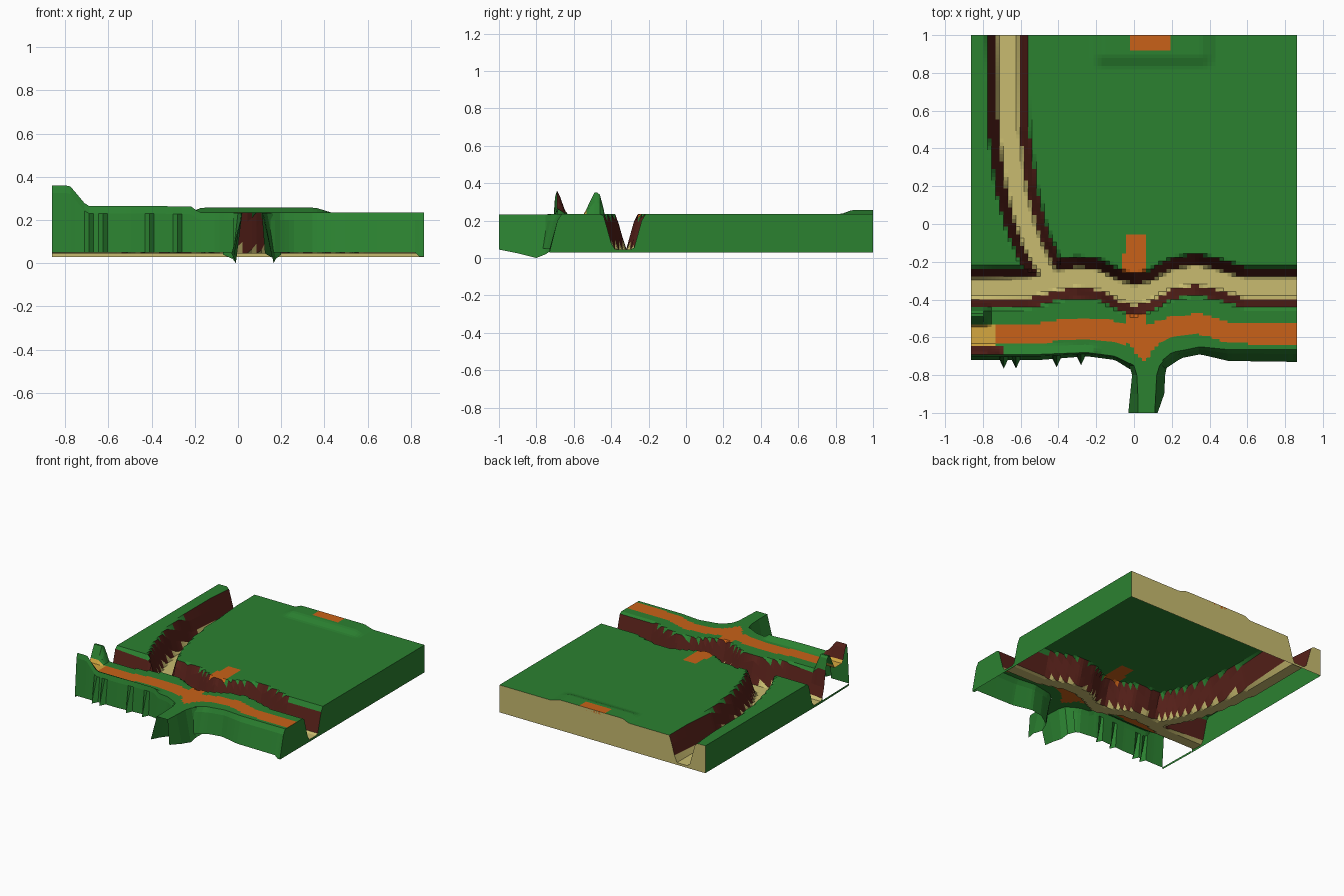
import bpy

if "Cube" in bpy.data.objects:
    bpy.data.objects.remove(bpy.data.objects["Cube"])

TOP, BED, BASE, W = 0.235, 0.045, 0.028, 0.862


def material(name, rgb):
    m = bpy.data.materials.new(name)
    m.diffuse_color = (*rgb, 1)
    m.use_nodes = True
    m.node_tree.nodes["Principled BSDF"].inputs["Base Color"].default_value = m.diffuse_color
    return m


GREEN, BROWN, TAN, ORANGE, YELLOW = range(5)
MATS = [material("grass", (.024, .22, .03)), material("earth", (.095, .015, .01)),
        material("sand", (.58, .5, .16)), material("dirt_road", (.58, .12, .009)),
        material("gold", (.66, .39, .05))]


def make(name, verts, faces, colours):
    me = bpy.data.meshes.new(name)
    me.from_pydata(verts, [], faces)
    for m in MATS:
        me.materials.append(m)
    for p, c in zip(me.polygons, colours):
        p.material_index = c
    me.update()
    ob = bpy.data.objects.new(name, me)
    bpy.context.collection.objects.link(ob)
    return ob


def loft(name, rows, colour, skip=None):
    """Skin a list of equal-length point rows; colour is a function of the face centre."""
    n = len(rows[0])
    verts = [p for r in rows for p in r]
    faces, cols = [], []
    for j in range(len(rows) - 1):
        for i in range(n - 1):
            f = (j * n + i, (j + 1) * n + i, (j + 1) * n + i + 1, j * n + i + 1)
            c = [sum(verts[k][a] for k in f) / 4 for a in range(3)]
            if skip and skip(*c):
                continue
            faces.append(f)
            cols.append(colour(*c))
    return make(name, verts, faces, cols)


def curve(pts):
    """Piecewise linear lookup with eased spans."""
    def f(t):
        if t <= pts[0][0]:
            return pts[0][1]
        for (a, u), (b, v) in zip(pts, pts[1:]):
            if t <= b:
                return u + (v - u) * (t - a) / (b - a)
        return pts[-1][1]
    return f


river = curve([(-.86, -.34), (-.55, -.335), (-.42, -.3), (-.3, -.28), (-.18, -.295), (-.08, -.35),
               (0, -.375), (.08, -.355), (.2, -.29), (.33, -.265), (.43, -.29), (.58, -.335), (.86, -.335)])
branch = curve([(-.3, -.43), (-.2, -.49), (-.1, -.54), (0, -.575), (.2, -.625), (.5, -.663), (1, -.672)])
road = curve([(-.86, -.58), (-.5, -.58), (-.35, -.555), (-.15, -.56), (0, -.59), (.1, -.58),
              (.2, -.54), (.35, -.53), (.5, -.575), (.86, -.585)])
edge = curve([(-.86, -.69), (-.5, -.69), (-.25, -.68), (-.1, -.7), (-.02, -.74), (.06, -.745),
              (.14, -.73), (.2, -.68), (.35, -.65), (.5, -.665), (.86, -.665)])
foot = curve([(-.86, -.72), (-.5, -.72), (-.25, -.7), (-.1, -.72), (-.02, -.77), (.06, -.78),
              (.16, -.77), (.25, -.71), (.35, -.69), (.5, -.725), (.86, -.73)])
bank = curve([(.055, BED), (.108, TOP)])
hump_x = curve([(-.22, 0), (-.17, 1), (.36, 1), (.43, 0)])
hump_y = curve([(.83, 0), (.89, .022)])
knoll_x = curve([(-.79, 1), (-.76, 0)])
knoll_y = curve([(-.545, 0), (-.49, .115), (-.465, .115), (-.42, 0)])
crag_x = curve([(-.78, .125), (-.75, .09), (-.7, .03), (-.22, .03), (-.18, 0)])
crag_y = curve([(-.685, 1), (-.64, 0)])


def dist(x, y):
    d = abs(y - river(x))
    if y > -.3:
        d = min(d, abs(x - branch(y)))
    return d


def height(x, y):
    z = bank(dist(x, y)) + hump_x(x) * hump_y(y)
    return z + knoll_x(x) * knoll_y(y) + crag_x(x) * crag_y(y)


def colour(x, y, z):
    d = dist(x, y)
    if d < .058:
        return TAN
    if d < .108:
        return BROWN
    if x < -.7 and y < -.65:
        return BROWN
    if x < -.73 and -.65 < y < -.53:
        return YELLOW
    if abs(y - road(x)) < .055 and x > -.8:
        return ORANGE
    if -.72 < y < -.6 and abs(x - .05) < .11 * (y + .73) / .13:
        return ORANGE
    if abs(x - .02) < .055 and -.6 < y < -.48:
        return ORANGE
    if abs(x - .01) < (.045 if y > -.15 else .065) and -.28 < y < -.05:
        return ORANGE
    if -.02 < x < .19 and y > .92:
        return ORANGE
    return GREEN


# Ground surface: even rows, with the last ones squeezed up to the cliff edge
NX = 80
xs = [-W + 2 * W * i / NX for i in range(NX + 1)]
rows = []
for j in range(89):
    row = []
    for x in xs:
        y = 1 - 1.46 * j / 72 if j <= 72 else -.46 + (edge(x) + .46) * (j - 72) / 16
        row.append((x, y, height(x, y)))
    rows.append(row)
loft("terrain", rows, colour)

# Front cliff with ragged foot, open where the spur leaves it
teeth = {round((t + W) / (2 * W) * NX): .045 for t in (-.7, -.62, -.41, -.27)}
mid, low = [], []
for i, (x, y, z) in enumerate(rows[-1]):
    mid.append((x, y + .35 * (foot(x) - y), z - .035))
    low.append((x, foot(x) - teeth.get(i, 0), .05 if x < .84 else .03))
loft("front_cliff", [rows[-1], mid, low], lambda x, y, z: GREEN,
     lambda x, y, z: -.03 < x < .15)


# Outer walls
def wall(name, top, col):
    loft(name, [top, [(x, y, BASE) for x, y, z in top]], col)


wall("back_wall", rows[0], lambda x, y, z: TAN)
wall("left_wall", [r[0] for r in rows if r[0][1] > -.4], lambda x, y, z: GREEN)
wall("right_wall", [r[-1] for r in rows] + [mid[-1], low[-1]], lambda x, y, z: GREEN)

# Orange patch at the top of the back wall
make("back_path_patch", [(x, 1.0, z) for x, z in ((-.02, .257), (.19, .257), (.16, .235), (.02, .235))],
     [(0, 1, 2, 3)], [ORANGE])

# Thin rim closing the base of the open left end
make("left_rim", [(-W, -.4, BASE), (-W, -.4, .045), (-W, -.72, .05), (-W, -.72, .035)],
     [(0, 1, 2, 3)], [GREEN])

# Hollow spur running out to the front: y, foot left, top left, top right, foot right, foot height
spur = []
for y, a, b, c, d, z in ((-.72, -.07, -.05, .16, .2, .04), (-.75, -.025, .0, .135, .175, .02),
                         (-.8, -.01, .015, .12, .165, .0), (-.9, -.02, .02, .115, .16, .025),
                         (-1, -.03, .02, .11, .125, .045)):
    spur.append([(a, y, z), (b, y, TOP - .003), (c, y, TOP - .003), (d, y, z)])
loft("front_spur", spur, lambda x, y, z: GREEN)
